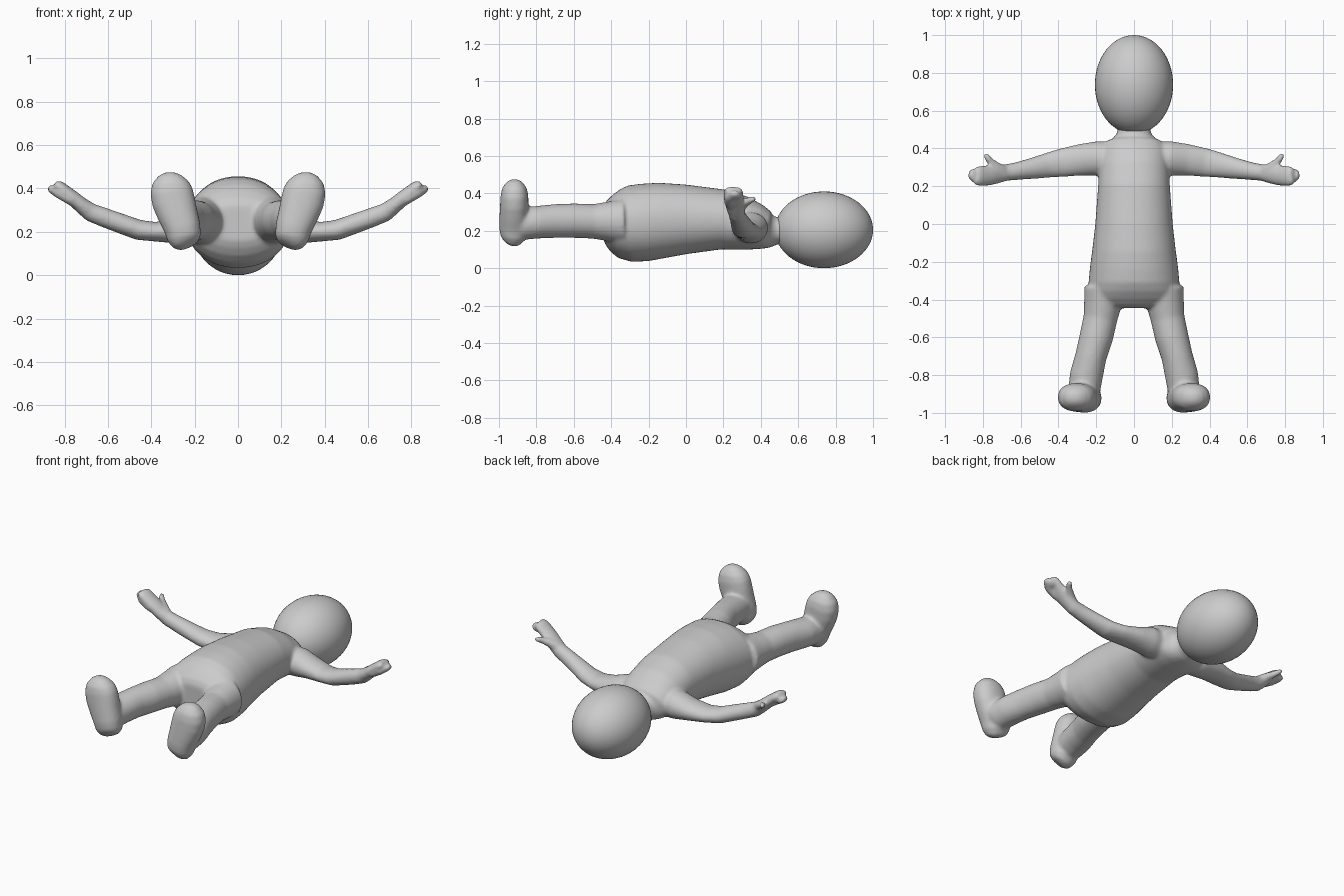
import bpy, bmesh
from math import cos, sin, pi
from mathutils import Vector, Matrix


def power(v, e):
    return abs(v) ** e * (1 if v >= 0 else -1)


def tube(bm, rows, u_axis, side=1, e=1.0, n=32):
    """Closed loft through rows of (x, y, z, half size along u, half size across)."""
    pts = [Vector(r[:3]) for r in rows]
    rings = []
    for i, r in enumerate(rows):
        t = (pts[min(i + 1, len(pts) - 1)] - pts[max(i - 1, 0)]).normalized()
        u = Vector(u_axis)
        u = (u - t * u.dot(t)).normalized()
        v = t.cross(u)
        ring = []
        for k in range(n):
            a = 2 * pi * k / n
            p = pts[i] + u * r[3] * power(cos(a), e) + v * r[4] * power(sin(a), e)
            ring.append(bm.verts.new((p.x * side, p.y, p.z)))
        rings.append(ring)
    for a, b in zip(rings, rings[1:]):
        for k in range(n):
            j = (k + 1) % n
            bm.faces.new((a[k], a[j], b[j], b[k]))
    bm.faces.new(rings[0])
    bm.faces.new(rings[-1])


def span(y, half_width, low, high):
    return (0, y, (low + high) / 2, half_width, (high - low) / 2)


# Section tables
torso = [span(*s) for s in (
    (0.52, .085, .13, .27), (0.48, .09, .125, .275), (0.455, .11, .11, .285),
    (0.43, .155, .10, .305), (0.38, .18, .095, .34), (0.30, .185, .095, .385),
    (0.20, .19, .10, .42), (0.0, .205, .075, .447), (-0.13, .22, .053, .457),
    (-0.22, .232, .037, .452), (-0.30, .24, .033, .442), (-0.36, .24, .055, .42),
    (-0.40, .23, .09, .39), (-0.43, .20, .125, .355), (-0.445, .16, .16, .32))]

leg = [(.155, -.34, .25, .11, .12), (.165, -.42, .25, .10, .105),
       (.178, -.50, .25, .09, .092), (.20, -.60, .254, .089, .092),
       (.228, -.70, .252, .083, .09), (.252, -.80, .245, .088, .087),
       (.262, -.87, .238, .085, .087), (.268, -.93, .23, .07, .075)]

foot = [(.235, -.94, .132, .03, .025), (.24, -.935, .142, .06, .05),
        (.247, -.925, .17, .078, .07), (.257, -.922, .22, .085, .077),
        (.278, -.92, .28, .093, .077), (.297, -.918, .34, .1, .076),
        (.308, -.917, .39, .098, .074), (.312, -.917, .43, .083, .065),
        (.313, -.917, .46, .053, .043), (.313, -.917, .475, .022, .02)]

arm = [(.10, .345, .215, .085, .085), (.19, .347, .215, .092, .083),
       (.28, .34, .205, .084, .06), (.38, .325, .20, .076, .045),
       (.46, .31, .209, .066, .047), (.54, .294, .238, .056, .046),
       (.62, .28, .267, .047, .045), (.68, .272, .29, .044, .043),
       (.72, .265, .32, .05, .037), (.76, .258, .355, .053, .034),
       (.80, .254, .387, .054, .031), (.825, .254, .41, .053, .027),
       (.843, .256, .422, .046, .018)]

thumb = [(.70, .285, .32, .028, .03), (.735, .31, .343, .023, .024),
         (.762, .333, .358, .019, .02), (.778, .353, .368, .017, .018),
         (.784, .374, .372, .011, .012)]

# Cupped outer edge of the palm
palm = [(.72, .25, .325, .03, .03), (.78, .233, .355, .03, .028),
        (.825, .233, .378, .028, .025), (.853, .265, .392, .038, .02),
        (.862, .285, .40, .02, .014)]

# Body, limbs and hands fused into one smooth skin
bm = bmesh.new()
tube(bm, torso, (1, 0, 0), e=0.94, n=48)
for side in (1, -1):
    tube(bm, leg, (1, 0, 0), side)
    tube(bm, foot, (1, 0, 0), side, e=0.9)
    tube(bm, arm, (0, 1, 0), side)
    tube(bm, palm, (0, 1, 0), side)
    tube(bm, thumb, (1, 0, 0), side)
bmesh.ops.recalc_face_normals(bm, faces=bm.faces)
mesh = bpy.data.meshes.new("body")
bm.to_mesh(mesh)
bm.free()
body = bpy.data.objects.new("body", mesh)
bpy.context.collection.objects.link(body)
remesh = body.modifiers.new("fuse", 'REMESH')
remesh.mode = 'VOXEL'
remesh.voxel_size = 0.009
remesh.use_smooth_shade = True
soften = body.modifiers.new("soften", 'SMOOTH')
soften.factor = 0.5
soften.iterations = 10

# Egg-shaped head
bm = bmesh.new()
bmesh.ops.create_uvsphere(bm, u_segments=48, v_segments=32, radius=1)
bmesh.ops.transform(bm, verts=bm.verts, matrix=Matrix.Rotation(-pi / 2, 4, 'X'))
for v in bm.verts:
    v.co = Vector((v.co.x * .207, .738 + v.co.y * .262, .205 + v.co.z * .205))
for f in bm.faces:
    f.smooth = True
mesh = bpy.data.meshes.new("head")
bm.to_mesh(mesh)
bm.free()
head = bpy.data.objects.new("head", mesh)
bpy.context.collection.objects.link(head)
